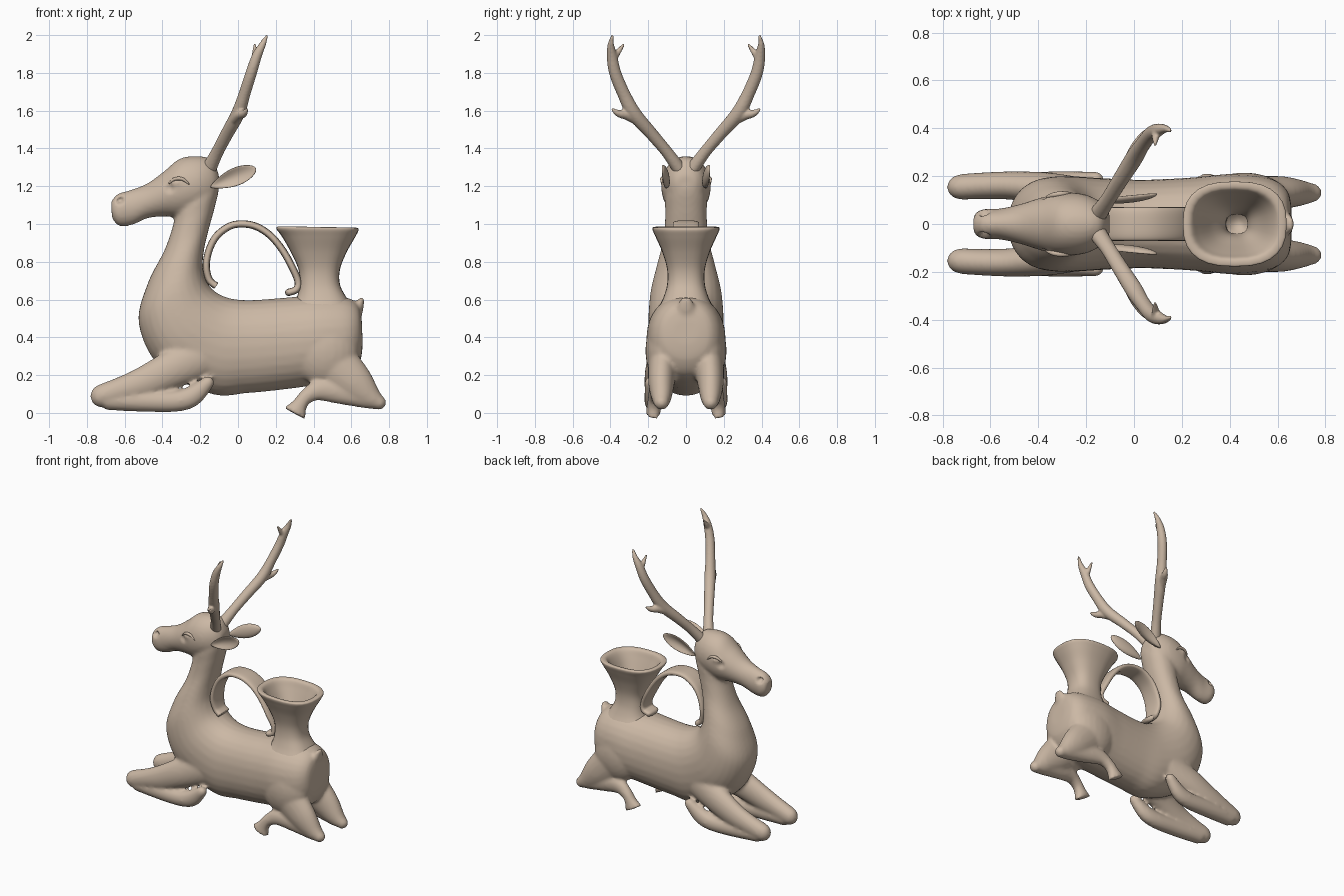
import bpy, bmesh, math
from mathutils import Vector, Matrix

clay = bpy.data.materials.new("beige clay")
clay.diffuse_color = (0.60, 0.48, 0.375, 1)


def spline(keys, n=6):
    """Catmull-Rom through tuples of numbers."""
    out = []
    for i in range(len(keys) - 1):
        p0, p1 = keys[max(i - 1, 0)], keys[i]
        p2, p3 = keys[i + 1], keys[min(i + 2, len(keys) - 1)]
        for k in range(n):
            t = k / n
            out.append([0.5 * (2 * b + (c - a) * t + (2 * a - 5 * b + 4 * c - d) * t * t
                               + (3 * b - a - 3 * c + d) * t ** 3)
                        for a, b, c, d in zip(p0, p1, p2, p3)])
    return out + [list(keys[-1])]


def skin(bm, rings, e=1.0, seg=28):
    """Bridge rings (centre, u, v); e below 1 squares the section."""
    def pw(c):
        return math.copysign(abs(c) ** e, c)
    loops = []
    for c, u, v in rings:
        ang = [2 * math.pi * k / seg for k in range(seg)]
        loops.append([bm.verts.new(c + u * pw(math.cos(a)) + v * pw(math.sin(a))) for a in ang])
    for a, b in zip(loops, loops[1:]):
        for k in range(seg):
            j = (k + 1) % seg
            bm.faces.new((a[k], a[j], b[j], b[k]))
    bm.faces.new(loops[0])
    bm.faces.new(loops[-1])


def loft(bm, keys, e=1.0, y=0):
    """keys: top x, z, bottom x, z, half width in y."""
    rings = []
    for xt, zt, xb, zb, w in spline(keys):
        t, b = Vector((xt, y, zt)), Vector((xb, y, zb))
        rings.append(((t + b) / 2, (t - b) / 2, Vector((0, w, 0))))
    skin(bm, rings, e)


def tube(bm, keys, side=1, e=1.0, round_end=True):
    """keys: x, y, z, half thickness, half width; side mirrors in y."""
    pts = spline(keys)
    pos = [Vector((p[0], p[1] * side, p[2])) for p in pts]
    rings = []
    for i, p in enumerate(pts):
        t = (pos[min(i + 1, len(pos) - 1)] - pos[max(i - 1, 0)]).normalized()
        s = (Vector((0, 1, 0)) - t * t.y).normalized()
        rings.append((pos[i], s.cross(t) * p[3], s * p[4]))
    if round_end:
        c, u, v = rings[-1]
        for a in (0.5, 0.95, 1.3, 1.5):
            rings.append((c + t * math.sin(a) * u.length, u * math.cos(a), v * math.cos(a)))
    skin(bm, rings, e)


def ball(bm, c, r):
    bmesh.ops.create_uvsphere(bm, u_segments=24, v_segments=16, radius=1,
                              matrix=Matrix.Translation(c) @ Matrix.Diagonal((*r, 1)))


def finish(name, bm, voxel=0, smooth=0):
    bmesh.ops.recalc_face_normals(bm, faces=bm.faces)
    me = bpy.data.meshes.new(name)
    bm.to_mesh(me)
    bm.free()
    ob = bpy.data.objects.new(name, me)
    bpy.context.collection.objects.link(ob)
    if voxel:
        m = ob.modifiers.new("fuse", 'REMESH')
        m.mode, m.voxel_size = 'VOXEL', voxel
        m = ob.modifiers.new("soften", 'SMOOTH')
        m.factor, m.iterations = 0.5, smooth
        dg = bpy.context.evaluated_depsgraph_get()
        me = bpy.data.meshes.new_from_object(ob.evaluated_get(dg))
        ob.modifiers.clear()
        ob.data = me
    me.materials.clear()
    me.materials.append(clay)
    for f in me.polygons:
        f.use_smooth = True
    return ob


# body: torso and neck, head, tail and folded legs fused together
bm = bmesh.new()
loft(bm, [(0.655, 0.50, 0.66, 0.36, 0.07), (0.635, 0.575, 0.645, 0.27, 0.14),
          (0.56, 0.615, 0.58, 0.19, 0.19), (0.42, 0.625, 0.42, 0.15, 0.21),
          (0.25, 0.61, 0.25, 0.125, 0.195), (0.05, 0.597, 0.05, 0.105, 0.185),
          (-0.07, 0.615, -0.14, 0.10, 0.19), (-0.15, 0.67, -0.41, 0.24, 0.20),
          (-0.185, 0.76, -0.525, 0.47, 0.19), (-0.18, 0.86, -0.48, 0.68, 0.155),
          (-0.155, 0.97, -0.39, 0.86, 0.12), (-0.125, 1.08, -0.345, 0.99, 0.11),
          (-0.10, 1.20, -0.33, 1.07, 0.11), (-0.13, 1.27, -0.30, 1.20, 0.09)], 0.92)
loft(bm, [(-0.10, 1.26, -0.105, 1.18, 0.05), (-0.14, 1.34, -0.13, 1.10, 0.09),
          (-0.22, 1.36, -0.20, 1.06, 0.125), (-0.31, 1.345, -0.30, 1.035, 0.13),
          (-0.39, 1.28, -0.39, 1.04, 0.11), (-0.48, 1.215, -0.48, 1.03, 0.082),
          (-0.57, 1.18, -0.56, 0.995, 0.064), (-0.635, 1.16, -0.63, 0.99, 0.062),
          (-0.672, 1.12, -0.667, 1.03, 0.04)])
tube(bm, [(0.59, 0, 0.50, 0.06, 0.07), (0.63, 0, 0.55, 0.035, 0.055),
          (0.655, 0, 0.60, 0.015, 0.03)])
for s in (1, -1):
    # front upper leg, then shin folded back under it
    tube(bm, [(-0.20, 0.11, 0.30, 0.12, 0.08), (-0.36, 0.145, 0.225, 0.10, 0.07),
              (-0.50, 0.16, 0.16, 0.085, 0.06), (-0.62, 0.16, 0.12, 0.07, 0.056),
              (-0.72, 0.155, 0.09, 0.062, 0.054)], s)
    tube(bm, [(-0.70, 0.155, 0.07, 0.055, 0.05), (-0.50, 0.165, 0.062, 0.056, 0.052),
              (-0.33, 0.17, 0.062, 0.056, 0.05), (-0.24, 0.175, 0.09, 0.055, 0.045),
              (-0.16, 0.185, 0.16, 0.035, 0.035)], s)
    # haunch, hock, and hind shin reaching forward to the hoof
    ball(bm, (0.46, 0.115 * s, 0.33), (0.18, 0.10, 0.19))
    tube(bm, [(0.50, 0.12, 0.27, 0.13, 0.08), (0.61, 0.13, 0.165, 0.105, 0.07),
              (0.69, 0.13, 0.09, 0.07, 0.055), (0.745, 0.13, 0.055, 0.04, 0.04)], s)
    tube(bm, [(0.70, 0.13, 0.065, 0.045, 0.045), (0.55, 0.14, 0.105, 0.06, 0.045),
              (0.43, 0.155, 0.12, 0.055, 0.04), (0.36, 0.165, 0.085, 0.04, 0.036),
              (0.325, 0.17, 0.04, 0.042, 0.037), (0.30, 0.172, -0.004, 0.068, 0.04)], s,
         round_end=False)
    # eyeball under the brow
    ball(bm, (-0.315, 0.105 * s, 1.215), (0.05, 0.028, 0.026))
body = finish("body", bm, 0.011, 7)
# nostril and mouth corner dents, eye socket fold
for c, r, d in (((-0.625, 0.05, 1.125), 0.028, 0.03), ((-0.36, 0.115, 1.19), 0.035, 0.012)):
    for v in body.data.vertices:
        s = 1 if v.co.y > 0 else -1
        q = (v.co - Vector((c[0], c[1] * s, c[2]))).length / r
        if q < 1:
            v.co.y -= s * d * (1 - q * q) ** 2

# heavy eyelids
bm = bmesh.new()
for s in (1, -1):
    tube(bm, [(-0.365, 0.112, 1.215, 0.004, 0.006), (-0.335, 0.122, 1.238, 0.009, 0.010),
              (-0.295, 0.127, 1.238, 0.009, 0.010), (-0.26, 0.126, 1.212, 0.004, 0.006)], s)
finish("eyelids", bm)

# cupped ears
bm = bmesh.new()
axis, up = Vector((0.925, 0, 0.38)), Vector((-0.38, 0, 0.925))
for s in (1, -1):
    new = bmesh.ops.create_uvsphere(bm, u_segments=32, v_segments=24, radius=1)["verts"]
    for v in new:
        x, y, z = v.co
        if y > 0:
            y -= 1.5 * y * y
        wide = 0.047 * (1 + 0.25 * x - 0.25 * x * x)
        p = Vector((-0.025, 0, 1.245)) + axis * 0.13 * x + up * wide * z
        v.co = (p.x, s * (0.113 + 0.025 * y + 0.012 * x), p.z)
finish("ears", bm)

# branching antlers
bm = bmesh.new()
for s in (1, -1):
    tube(bm, [(-0.155, 0.035, 1.29, 0.04, 0.036), (-0.11, 0.10, 1.38, 0.033, 0.031),
              (-0.06, 0.18, 1.475, 0.034, 0.033), (0.0, 0.275, 1.585, 0.036, 0.038),
              (0.035, 0.33, 1.69, 0.031, 0.034), (0.07, 0.375, 1.80, 0.030, 0.032),
              (0.10, 0.392, 1.89, 0.026, 0.028), (0.13, 0.398, 1.95, 0.018, 0.017),
              (0.152, 0.39, 1.995, 0.008, 0.008)], s)
    tube(bm, [(-0.03, 0.24, 1.535, 0.022, 0.024), (0.005, 0.31, 1.575, 0.026, 0.026),
              (0.03, 0.355, 1.585, 0.02, 0.02), (0.047, 0.388, 1.605, 0.009, 0.009)], s)
    tube(bm, [(0.09, 0.39, 1.87, 0.02, 0.022), (0.09, 0.36, 1.91, 0.015, 0.016),
              (0.088, 0.33, 1.95, 0.007, 0.007)], s)
finish("antlers", bm, 0.007, 4)

# strap handle, curled at both ends
bm = bmesh.new()
path = [(-0.115, 0.672), (-0.152, 0.705), (-0.168, 0.78), (-0.152, 0.865), (-0.11, 0.94),
        (-0.04, 0.99), (0.03, 1.0), (0.10, 0.985), (0.17, 0.94), (0.23, 0.87),
        (0.28, 0.785), (0.317, 0.70), (0.31, 0.655), (0.268, 0.638)]
tube(bm, [(x, 0, z, 0.019, 0.07 if z > 0.72 else 0.058) for x, z in path], e=0.65)
finish("handle", bm)

# flared cup with a hollow funnel
bm = bmesh.new()
loft(bm, [(0.62, 0.55, 0.27, 0.55, 0.15), (0.575, 0.61, 0.31, 0.61, 0.12),
          (0.54, 0.68, 0.325, 0.68, 0.10), (0.54, 0.76, 0.32, 0.76, 0.10),
          (0.575, 0.85, 0.28, 0.85, 0.125), (0.62, 0.93, 0.235, 0.93, 0.16),
          (0.638, 0.967, 0.205, 0.972, 0.177), (0.628, 0.98, 0.212, 0.987, 0.172),
          (0.60, 0.975, 0.24, 0.98, 0.145), (0.57, 0.93, 0.27, 0.93, 0.125),
          (0.53, 0.84, 0.32, 0.84, 0.09), (0.49, 0.75, 0.375, 0.75, 0.055),
          (0.475, 0.68, 0.385, 0.68, 0.042), (0.475, 0.64, 0.385, 0.64, 0.04)], 0.78)
finish("cup", bm)
